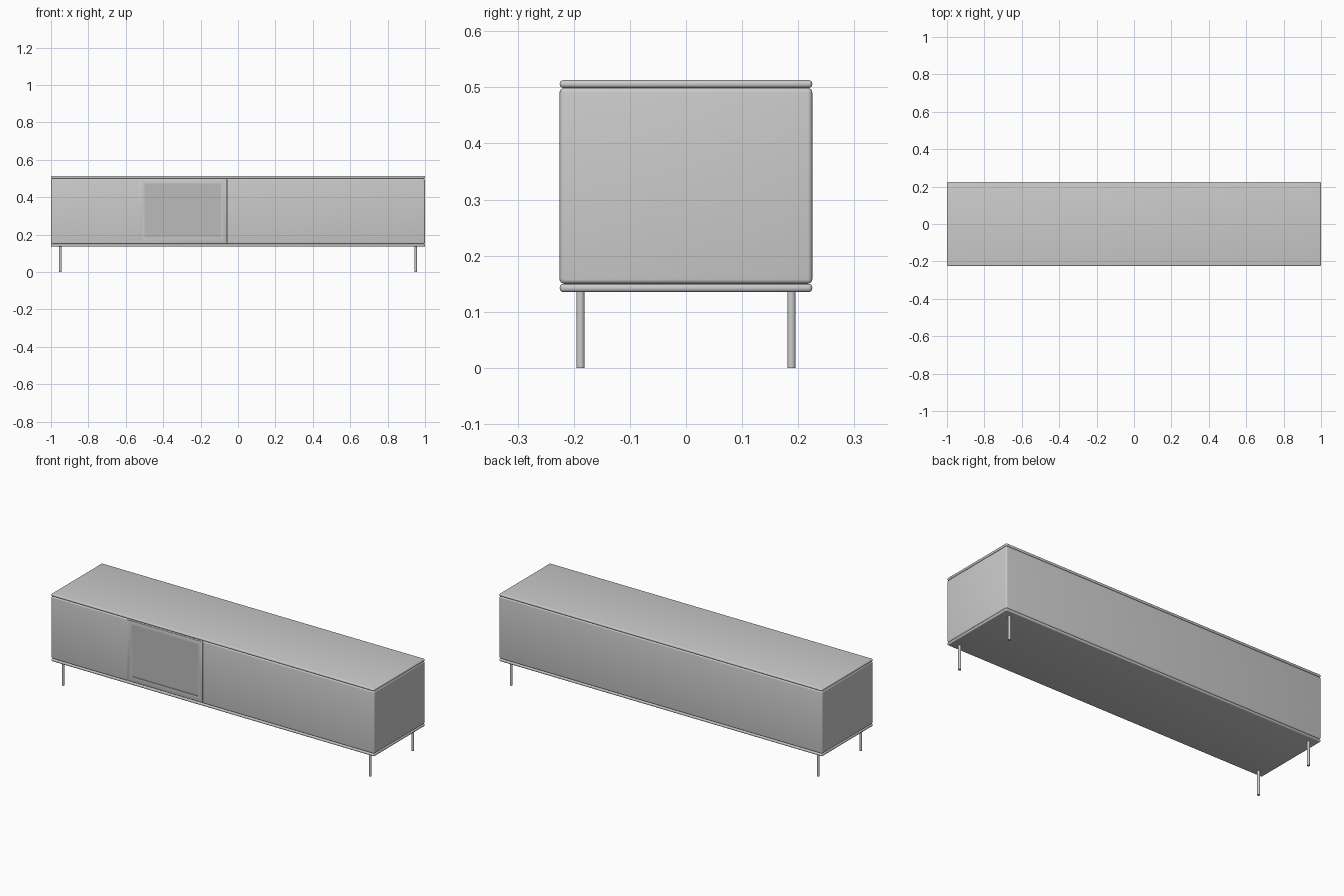
import bpy
from mathutils import Vector

if "Cube" in bpy.data.objects:
    bpy.data.objects.remove(bpy.data.objects["Cube"])


def box(name, lo, hi, bevel=0.0, segments=4):
    """Box between two corners, with optionally rounded edges."""
    lo, hi = Vector(lo), Vector(hi)
    bpy.ops.mesh.primitive_cube_add(size=1, location=(lo + hi) / 2)
    ob = bpy.context.object
    ob.name = name
    ob.scale = hi - lo
    bpy.ops.object.transform_apply(location=False, rotation=False, scale=True)
    if bevel:
        m = ob.modifiers.new("round", 'BEVEL')
        m.width = bevel
        m.segments = segments
        bpy.ops.object.modifier_apply(modifier=m.name)
        bpy.ops.object.shade_smooth_by_angle(angle=0.6)
    return ob


def cut(ob, lo, hi):
    """Subtract a box from an object."""
    cutter = box("cutter", lo, hi)
    cutter.hide_render = True
    bpy.context.view_layer.objects.active = ob
    m = ob.modifiers.new("cut", 'BOOLEAN')
    m.operation = 'DIFFERENCE'
    m.solver = 'EXACT'
    m.object = cutter
    bpy.ops.object.modifier_apply(modifier=m.name)
    bpy.data.objects.remove(cutter)


W, D = 1.0, 0.225            # half width, half depth
DX0, DX1 = -0.53, -0.06      # door frame extent
OX0, OX1 = -0.50, -0.09      # opening in the frame
OZ0, OZ1 = 0.183, 0.474
F = -D                       # front plane

# Top and bottom boards with rounded edges
box("top_board", (-W, -D, 0.499), (W, D, 0.513), 0.0062)
box("bottom_board", (-W, -D, 0.135), (W, D, 0.150), 0.0066)

# Cabinet body with a shallow niche for the door
body = box("cabinet_body", (-W, -D, 0.150), (W, D, 0.499), 0.008)
cut(body, (DX0, F - 0.05, 0.154), (DX1, F + 0.015, 0.495))

# Door frame, flush with the front
frame = box("door_frame", (DX0 + 0.001, F, 0.155), (DX1 - 0.001, F + 0.015, 0.494), 0.001, 2)
cut(frame, (OX0, F - 0.05, OZ0), (OX1, F + 0.05, OZ1))

# Darker infill panel, set slightly back in the frame
panel = box("door_panel", (OX0, F + 0.004, OZ0), (OX1, F + 0.013, OZ1))
mat = bpy.data.materials.new("panel_grey")
mat.diffuse_color = (0.5, 0.5, 0.5, 1)
mat.use_nodes = True
mat.node_tree.nodes["Principled BSDF"].inputs["Base Color"].default_value = mat.diffuse_color
panel.data.materials.append(mat)

# Four slim round legs
for sx, side in ((-1, "left"), (1, "right")):
    for sy, end in ((-1, "front"), (1, "back")):
        bpy.ops.mesh.primitive_cylinder_add(
            vertices=24, radius=0.0075, depth=0.136,
            location=(sx * 0.95, sy * 0.188, 0.068))
        leg = bpy.context.object
        leg.name = f"{end}_{side}_leg"
        bpy.ops.object.shade_smooth_by_angle(angle=0.6)
